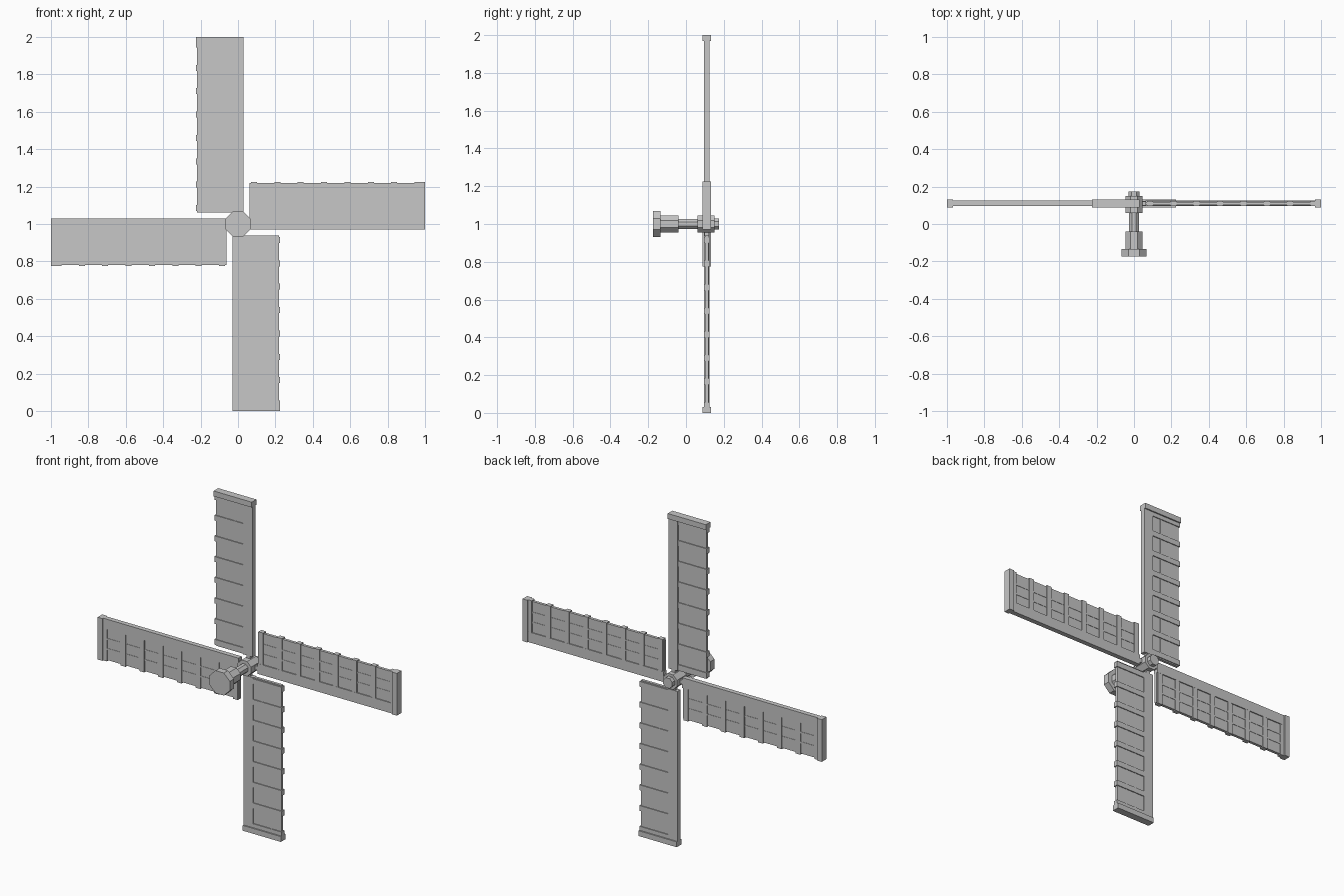
import bpy, bmesh, math
from mathutils import Matrix, Vector

cube = bpy.data.objects.get("Cube")
if cube:
    bpy.data.objects.remove(cube, do_unlink=True)

# Single flat grey
grey = bpy.data.materials.new("light grey")
grey.use_nodes = True
GREY = (0.57, 0.57, 0.57, 1)
grey.diffuse_color = GREY
grey.node_tree.nodes["Principled BSDF"].inputs["Base Color"].default_value = GREY

CENTRE = Vector((0, 0.11, 1.0))   # where the sails cross the axle


def add_object(name, bm):
    mesh = bpy.data.meshes.new(name)
    bm.to_mesh(mesh)
    bm.free()
    mesh.materials.append(grey)
    obj = bpy.data.objects.new(name, mesh)
    bpy.context.collection.objects.link(obj)


def add_box(bm, r0, r1, w0, w1, thick):
    """Box along the sail radius r and width w, centred in thickness."""
    mat = (Matrix.Translation(((r0 + r1) / 2, 0, (w0 + w1) / 2))
           @ Matrix.Diagonal((r1 - r0, thick, w1 - w0, 1)))
    bmesh.ops.create_cube(bm, size=1, matrix=mat)


def add_axle_part(name, y0, y1, apothem):
    """Octagonal prism lying along y with a flat side on top."""
    bm = bmesh.new()
    radius = apothem / math.cos(math.pi / 8)
    mat = (Matrix.Translation((0, (y0 + y1) / 2, CENTRE.z))
           @ Matrix.Rotation(math.pi / 2, 4, 'X')
           @ Matrix.Rotation(math.pi / 8, 4, 'Z'))
    bmesh.ops.create_cone(bm, cap_ends=True, segments=8, radius1=radius,
                          radius2=radius, depth=y1 - y0, matrix=mat)
    add_object(name, bm)


def add_sail(name, turn):
    bm = bmesh.new()
    add_box(bm, 0.062, 0.98, -0.02, 0.219, 0.017)     # thin sheet
    add_box(bm, 0.062, 0.98, -0.03, 0.032, 0.029)     # main spar
    add_box(bm, 0.968, 1.0, -0.03, 0.225, 0.044)      # end cap
    add_box(bm, 0.03, 0.07, -0.012, 0.012, 0.022)     # root joining the hub
    for i in range(8):                                # cross ribs
        r = 0.085 + 0.125 * i
        add_box(bm, r - 0.016, r + 0.016, 0.031, 0.225, 0.028)
    for w in (0.092, 0.152):                          # lengthwise slats
        add_box(bm, 0.075, 0.97, w - 0.005, w + 0.005, 0.021)
    bm.transform(Matrix.Translation(CENTRE)
                 @ Matrix.Rotation(-turn * math.pi / 2, 4, 'Y'))
    add_object(name, bm)


# Four sails
for turn, side in enumerate(("left", "top", "right", "bottom")):
    add_sail(side + "_sail", turn)

# Axle, stepped along its length
add_axle_part("axle_flange", -0.175, -0.135, 0.068)
add_axle_part("axle_collar", -0.136, -0.04, 0.045)
add_axle_part("axle_shaft", -0.05, 0.16, 0.026)
add_axle_part("sail_hub", 0.06, 0.15, 0.045)
add_axle_part("end_nut", 0.149, 0.175, 0.03)
